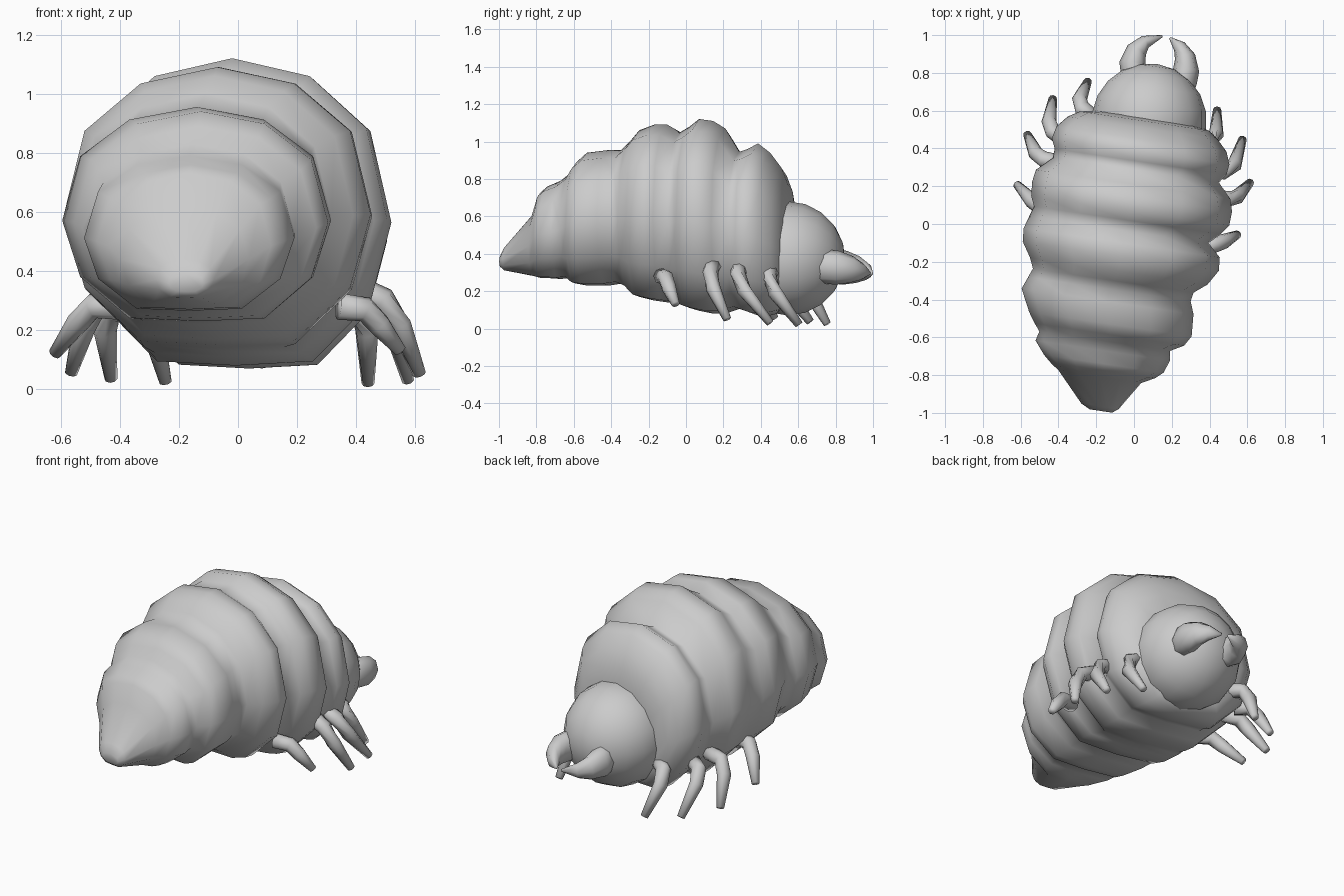
import bpy, bmesh, math
from mathutils import Vector

if "Cube" in bpy.data.objects:
    bpy.data.objects.remove(bpy.data.objects["Cube"])

YAW = math.radians(-8.5)          # the body axis is turned slightly


def loft(name, rings):
    """Skin a list of closed vertex rings, cap both ends, shade smooth."""
    bm = bmesh.new()
    loops = [[bm.verts.new(p) for p in r] for r in rings]
    n = len(loops[0])
    for a, b in zip(loops, loops[1:]):
        for i in range(n):
            j = (i + 1) % n
            bm.faces.new((a[i], a[j], b[j], b[i]))
    bm.faces.new(loops[0])
    bm.faces.new(loops[-1])
    bmesh.ops.recalc_face_normals(bm, faces=bm.faces)
    for f in bm.faces:
        f.smooth = True
    me = bpy.data.meshes.new(name)
    bm.to_mesh(me)
    bm.free()
    ob = bpy.data.objects.new(name, me)
    bpy.context.collection.objects.link(ob)
    return ob


def tube(name, pts, radii, sides=8, tall=1.0):
    """Tapered tube along a path; radii are stretched by 'tall' across the bend."""
    pts = [Vector(p) for p in pts]
    rings = []
    for k, p in enumerate(pts):
        d = (pts[min(k + 1, len(pts) - 1)] - pts[max(k - 1, 0)]).normalized()
        side = d.cross(Vector((0, 0, 1))).normalized()
        up = side.cross(d)
        r = radii[k]
        rings.append([p + side * r * math.cos(2 * math.pi * i / sides)
                      + up * r * tall * math.sin(2 * math.pi * i / sides)
                      for i in range(sides)])
    return loft(name, rings)


# Body: y, centre x, half width, bottom z, top z for each ring
SECTIONS = [
    (-.99, -.175, .06, .33, .39), (-.965, -.18, .10, .31, .44),
    (-.81, -.18, .22, .28, .62),
    (-.775, -.165, .28, .27, .73), (-.74, -.16, .32, .27, .76),
    (-.67, -.165, .36, .265, .79), (-.62, -.155, .35, .27, .83),
    (-.585, -.13, .40, .24, .89), (-.53, -.125, .435, .23, .94),
    (-.41, -.14, .46, .23, .955), (-.345, -.13, .435, .24, .955),
    (-.30, -.11, .43, .22, 1.0), (-.25, -.08, .475, .17, 1.06),
    (-.17, -.07, .525, .15, 1.09), (-.10, -.065, .525, .14, 1.09),
    (-.03, -.08, .48, .13, 1.05), (.02, -.035, .50, .11, 1.08),
    (.07, -.02, .53, .095, 1.12), (.145, -.01, .535, .08, 1.11),
    (.21, -.005, .52, .08, 1.07), (.285, .01, .445, .105, .945),
    (.33, .035, .46, .09, .96), (.385, .035, .475, .07, .99),
    (.45, .04, .455, .07, .94), (.51, .045, .40, .085, .86),
    (.545, .055, .345, .12, .77), (.56, .06, .27, .16, .66)]


def body_ring(y, cx, hw, z0, z1, n=12):
    mid = z0 + (z1 - z0) * .47
    ring = []
    for i in range(n):
        a = 2 * math.pi * i / n
        c, s = math.cos(a), math.sin(a)
        u = hw * c
        if s > 0:                  # slightly boxy back
            z = mid + s ** .82 * (z1 - mid)
        else:                      # flattened belly
            z = mid - min(1, abs(s) * 1.12) * (mid - z0)
        ring.append((cx + u * math.cos(YAW), y + u * math.sin(YAW), z))
    return ring


loft("segmented_body", [body_ring(*s) for s in SECTIONS])

# Head
bpy.ops.mesh.primitive_uv_sphere_add(segments=16, ring_count=10, radius=.305,
                                     location=(.08, .545, .375))
head = bpy.context.object
head.name = "head"
head.rotation_euler = (math.pi / 2, 0, YAW)
bpy.ops.object.shade_smooth()

# Mandibles: path bends inwards to a point
RADII = [.065, .07, .07, .055, .035, .006]
tube("left_mandible", [(.03, .70, .33), (0, .80, .33), (-.008, .85, .325),
                       (.015, .92, .315), (.06, .965, .305), (.15, .995, .295)],
     RADII, tall=1.3)
tube("right_mandible", [(.235, .66, .33), (.265, .76, .33), (.275, .81, .325),
                        (.27, .885, .315), (.24, .94, .305), (.19, .985, .295)],
     RADII, tall=1.3)

# Legs: base, knee, tip
LEGS = {
    "left": [((-.20, .55, .27), (-.30, .635, .24), (-.245, .755, .025)),
             ((-.36, .44, .27), (-.455, .51, .24), (-.43, .665, .035)),
             ((-.38, .32, .29), (-.51, .35, .25), (-.565, .475, .055)),
             ((-.40, .04, .28), (-.52, .10, .255), (-.62, .21, .12))],
    "right": [((.30, .46, .33), (.435, .44, .24), (.44, .605, .02)),
              ((.35, .29, .34), (.52, .275, .25), (.575, .45, .03)),
              ((.38, .15, .35), (.53, .125, .26), (.615, .22, .05)),
              ((.34, -.13, .28), (.46, -.10, .24), (.55, -.055, .13))],
}
for side, legs in LEGS.items():
    for k, (base, knee, tip) in enumerate(legs):
        b, m, t = Vector(base), Vector(knee), Vector(tip)
        path = [b, b.lerp(m, .75) + Vector((0, 0, .02)), m.lerp(t, .2), t]
        tube(f"{side}_leg_{k + 1}", path, [.045, .043, .04, .022])
